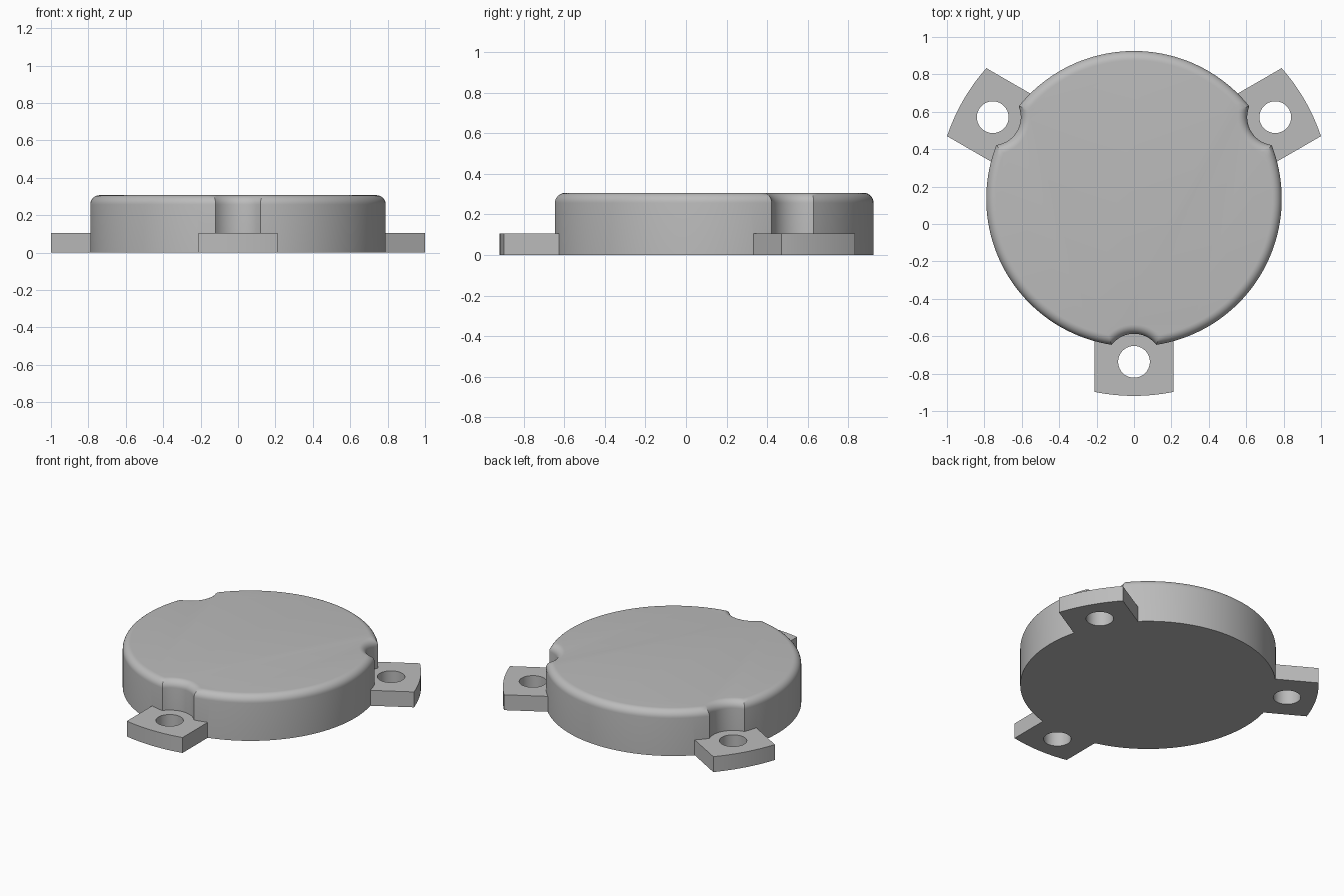
import bpy, bmesh, math
from math import sin, cos, pi, acos, asin, sqrt, radians

if "Cube" in bpy.data.objects:
    bpy.data.objects.remove(bpy.data.objects["Cube"])

CENTRE_Y = 0.135                  # disc axis
R, HEIGHT, FILLET = 0.79, 0.307, 0.05
LUG_R, LUG_HALF, LUG_H = 1.054, 0.21, 0.105
HOLE_D, HOLE_R, NOTCH_R = 0.872, 0.085, 0.15
ANGLES = [radians(a) for a in (30, 150, 270)]

grey = bpy.data.materials.new("plain grey")
grey.diffuse_color = (0.5, 0.5, 0.5, 1)
grey.use_nodes = True
grey.node_tree.nodes["Principled BSDF"].inputs["Base Color"].default_value = grey.diffuse_color


def loft(name, layers):
    """Closed solid through stacked outlines of (x, y, z) points."""
    bm = bmesh.new()
    rings = [[bm.verts.new(p) for p in layer] for layer in layers]
    n = len(rings[0])
    bm.faces.new(rings[0][::-1])
    bm.faces.new(rings[-1])
    for lo, hi in zip(rings, rings[1:]):
        for i in range(n):
            j = (i + 1) % n
            bm.faces.new((lo[i], lo[j], hi[j], hi[i]))
    mesh = bpy.data.meshes.new(name)
    bm.to_mesh(mesh)
    bm.free()
    mesh.materials.append(grey)
    ob = bpy.data.objects.new(name, mesh)
    bpy.context.collection.objects.link(ob)
    return ob


def body_outline(inset, z):
    """Disc outline with three round notches, moved inwards by inset."""
    a_r, b_r = R - inset, NOTCH_R + inset
    a = acos((a_r**2 + HOLE_D**2 - b_r**2) / (2 * a_r * HOLE_D))
    b = acos((b_r**2 + HOLE_D**2 - a_r**2) / (2 * b_r * HOLE_D))
    pts = []
    for t in ANGLES:
        for i in range(17):       # notch arc
            w = t + pi + b - 2 * b * i / 16
            pts.append((HOLE_D * cos(t) + b_r * cos(w),
                        CENTRE_Y + HOLE_D * sin(t) + b_r * sin(w), z))
        for i in range(1, 40):    # rim arc up to the next notch
            w = t + a + (2 * pi / 3 - 2 * a) * i / 40
            pts.append((a_r * cos(w), CENTRE_Y + a_r * sin(w), z))
    return pts


def prism(name, pts, t, z0, z1):
    """Extruded outline, given as (radial, sideways) points, turned to angle t."""
    return loft(name, [[(u * cos(t) - v * sin(t),
                         CENTRE_Y + u * sin(t) + v * cos(t), z)
                        for u, v in pts] for z in (z0, z1)])


def combine(target, other, operation):
    mod = target.modifiers.new(operation.lower(), 'BOOLEAN')
    mod.operation, mod.solver, mod.object = operation, 'EXACT', other
    bpy.context.view_layer.objects.active = target
    bpy.ops.object.modifier_apply(modifier=mod.name)
    bpy.data.objects.remove(other)


# Notched disc with a rounded top edge
layers = [body_outline(0, 0)]
for k in range(9):
    w = pi / 2 * k / 8
    layers.append(body_outline(FILLET * (1 - cos(w)), HEIGHT - FILLET * (1 - sin(w))))
body = loft("housing", layers)

# Mounting lugs with a curved end and a screw hole
half = asin(LUG_HALF / LUG_R)
arc = [(LUG_R * cos(half * i / 6), LUG_R * sin(half * i / 6)) for i in range(-6, 7)]
lug_pts = arc + [(0.6, LUG_HALF), (0.6, -LUG_HALF)]
hole_pts = [(HOLE_D + HOLE_R * cos(2 * pi * i / 40), HOLE_R * sin(2 * pi * i / 40))
            for i in range(40)]
for t in ANGLES:
    lug = prism("mounting_lug", lug_pts, t, 0, LUG_H)
    combine(lug, prism("hole_cutter", hole_pts, t, -0.1, 0.2), 'DIFFERENCE')
    combine(body, lug, 'UNION')

bpy.ops.object.select_all(action='DESELECT')
body.select_set(True)
bpy.context.view_layer.objects.active = body
bpy.ops.object.shade_smooth_by_angle(angle=radians(30))
